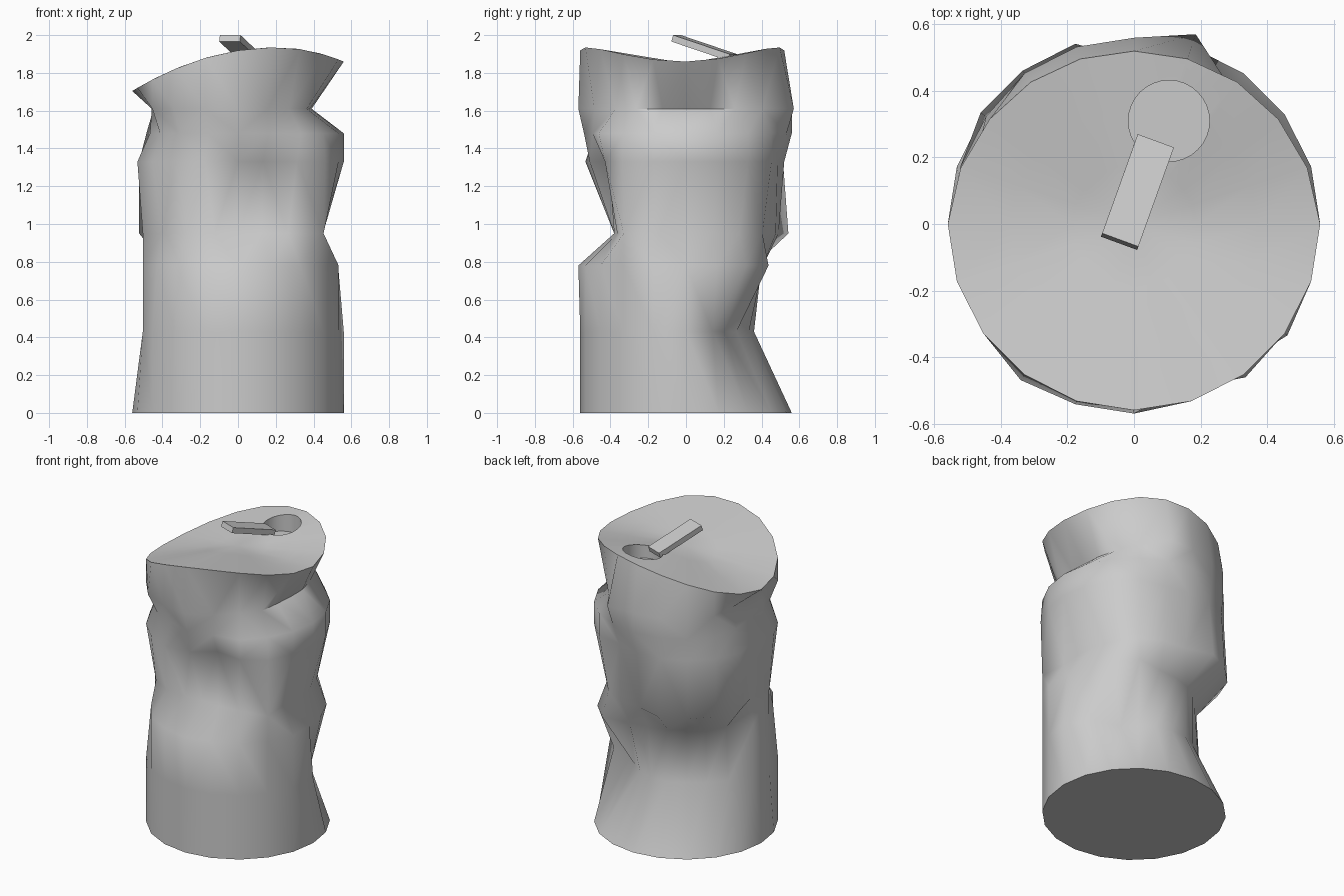
import bpy, bmesh, math
from mathutils import Vector

if "Cube" in bpy.data.objects:
    bpy.data.objects.remove(bpy.data.objects["Cube"])

N, R = 20, 0.56

# Dented rings: height -> runs of (first column, radii in hundredths); column 0 is +x, 18 degrees each
rings = [
    (0.00, []),
    (0.43, [(1, [46, 34, 33, 35, 36, 37, 37, 39, 43, 50, 53])]),
    (0.78, [(0, [53, 53, 54, 54, 43, 40, 38, 37, 37, 41, 50, 53, 53]), (15, [57])]),
    (0.95, [(0, [45, 46, 48, 50, 50, 49, 57, 57, 57, 55, 48, 53, 50, 46, 40, 38, 40, 45, 56, 46])]),
    (1.33, [(4, [51, 52, 54, 55, 55, 55, 49]), (14, [56, 51, 43, 53, 57])]),
    (1.48, [(8, [55, 51, 46, 49, 51, 52, 51, 54, 52, 57])]),
    (1.61, [(0, [39, 41, 44, 50, 60, 56, 56, 56, 53, 47, 45, 48, 56, 58, 57, 57, 51, 46, 45, 40])]),
]


def polar(r, k, z):
    a = 2 * math.pi * k / N
    return Vector((r * math.cos(a), r * math.sin(a), z))


def add_object(name, bm):
    bmesh.ops.recalc_face_normals(bm, faces=bm.faces)
    me = bpy.data.meshes.new(name)
    bm.to_mesh(me)
    bm.free()
    ob = bpy.data.objects.new(name, me)
    bpy.context.collection.objects.link(ob)
    return ob


# Crushed can body
bm = bmesh.new()
loops = []
for z, runs in rings:
    radii = [R] * N
    for start, vals in runs:
        for i, v in enumerate(vals):
            radii[start + i] = v / 100
    loops.append([polar(r, k, z) for k, r in enumerate(radii)])

# Warped rim, low at the left, then the sagging lid
rim = []
for k in range(N):
    r = R - 0.04 * max(0, math.sin(2 * math.pi * k / N))
    p = polar(r, k, 0)
    dx = p.x - 0.2
    p.z = 1.935 - (0.40 if dx < 0 else 0.58) * dx * dx
    rim.append(p)
loops.append(rim)
centre = Vector((0, 0, 1.85))
for t in (0.67, 0.34):
    loops.append([centre.lerp(p, t) for p in rim])

verts = [[bm.verts.new(p) for p in lp] for lp in loops]
for a, b in zip(verts, verts[1:]):
    for k in range(N):
        j = (k + 1) % N
        bm.faces.new((a[k], a[j], b[j], b[k]))
bm.faces.new(verts[0][::-1])
top = bm.verts.new(centre)
for k in range(N):
    bm.faces.new((verts[-1][k], verts[-1][(k + 1) % N], top))
quads = [f for f in bm.faces if len(f.verts) == 4]
bmesh.ops.triangulate(bm, faces=quads, quad_method='SHORT_EDGE')
body = add_object("can_body", bm)

# Recessed mouth opening in the lid
bpy.ops.mesh.primitive_cylinder_add(vertices=32, radius=0.122, depth=0.3, location=(0.105, 0.31, 1.95))
cutter = bpy.context.object
cutter.name = "mouth_cutter"
cut = body.modifiers.new("mouth", 'BOOLEAN')
cut.operation = 'DIFFERENCE'
cut.object = cutter
cut.solver = 'EXACT'
bpy.context.view_layer.objects.active = body
bpy.ops.object.select_all(action='DESELECT')
body.select_set(True)
bpy.ops.object.modifier_apply(modifier=cut.name)
bpy.data.objects.remove(cutter)
bpy.ops.object.shade_smooth_by_angle(angle=math.radians(65))

# Raised pull tab, a flat bar tilting up towards the front
low, high = Vector((0.062, 0.24, 1.865)), Vector((-0.045, -0.058, 1.966))
side = Vector((0.3, -0.11, 0)).normalized() * 0.058
up = (high - low).cross(side).normalized() * 0.036
if up.z < 0:
    up = -up
bm = bmesh.new()
for e in (low, high):
    for s in (-side, side):
        for h in (Vector(), up):
            bm.verts.new(e + s + h)
bmesh.ops.convex_hull(bm, input=bm.verts)
bmesh.ops.dissolve_limit(bm, angle_limit=0.02, verts=bm.verts, edges=bm.edges)
add_object("pull_tab", bm)
